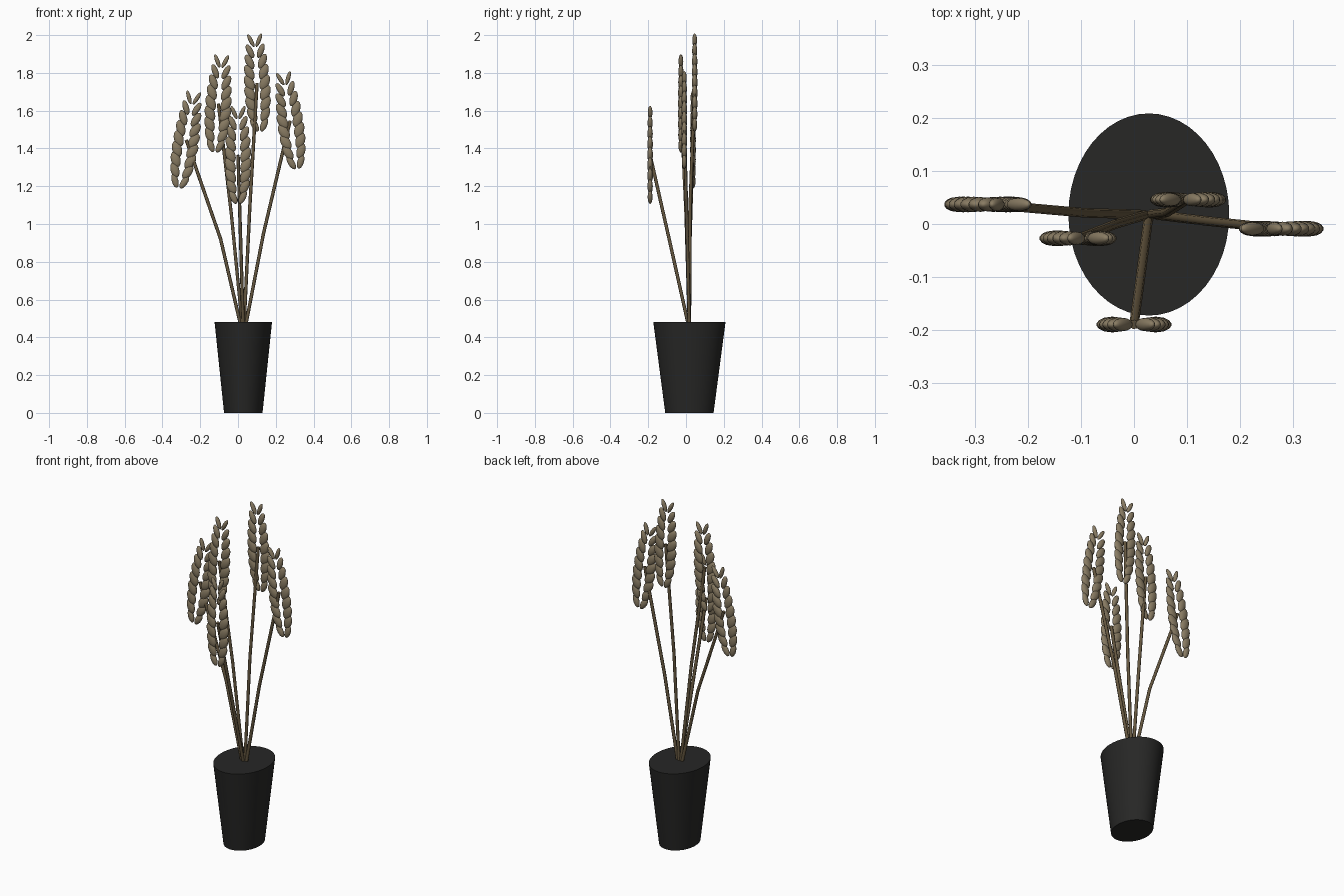
import bpy, bmesh, math
from mathutils import Matrix, Vector

if "Cube" in bpy.data.objects:
    bpy.data.objects.remove(bpy.data.objects["Cube"])


def material(name, rgb):
    m = bpy.data.materials.new(name)
    m.diffuse_color = (*rgb, 1)
    m.use_nodes = True
    m.node_tree.nodes["Principled BSDF"].inputs["Base Color"].default_value = m.diffuse_color
    return m


POT = material("charcoal", (0.02, 0.02, 0.019))
STEM = material("dry_stem", (0.13, 0.095, 0.05))
GRAIN = material("straw", (0.25, 0.20, 0.125))


def finish(name, bm, mat):
    mesh = bpy.data.meshes.new(name)
    bm.to_mesh(mesh)
    bm.free()
    mesh.materials.append(mat)
    ob = bpy.data.objects.new(name, mesh)
    bpy.context.collection.objects.link(ob)
    bpy.ops.object.select_all(action='DESELECT')
    ob.select_set(True)
    bpy.context.view_layer.objects.active = ob
    bpy.ops.object.shade_smooth_by_angle(angle=math.radians(40))
    return ob


# Oval tapered pot, closed on top
bm = bmesh.new()
bmesh.ops.create_cone(bm, cap_ends=True, segments=48, radius1=0.67, radius2=1,
                      depth=0.48,
                      matrix=Matrix.Translation((0.028, 0.018, 0.24))
                      @ Matrix.Diagonal((0.152, 0.191, 1, 1)))
finish("pot", bm, POT)


# Ear: two mirrored columns of slanted flattened grains
def ear(name, centre, tilt):
    bm = bmesh.new()
    base = Matrix.Translation(centre) @ Matrix.Rotation(math.radians(tilt), 4, 'Y')
    rows = 9
    for i in range(rows):
        u = i / (rows - 1)
        bulge = math.sin(math.pi * (0.12 + 0.80 * u ** 0.85)) ** 0.7
        z = -0.222 + 0.447 * u
        x = 0.009 + 0.032 * bulge
        half_w = 0.008 + 0.020 * bulge - 0.004 * u
        half_l = 0.034 + 0.010 * bulge
        half_t = 0.011 + 0.004 * bulge
        for side in (-1, 1):
            m = (base @ Matrix.Translation((side * x, 0, z))
                 @ Matrix.Rotation(side * math.radians(24), 4, 'Y')
                 @ Matrix.Diagonal((half_w, half_t, half_l, 1)))
            bmesh.ops.create_uvsphere(bm, u_segments=14, v_segments=10,
                                      radius=1, matrix=m)
    finish(name, bm, GRAIN)


# Stem: slightly bowed tube from the pot to the ear centre
def stem(name, mid, end):
    cu = bpy.data.curves.new(name, 'CURVE')
    cu.dimensions = '3D'
    cu.bevel_depth = 0.009
    cu.bevel_resolution = 2
    cu.use_fill_caps = True
    start = Vector((0.028 + 0.03 * end[0], 0.018, 0.44))
    pts = [start, Vector(mid), Vector(end)]
    sp = cu.splines.new('POLY')
    sp.points.add(len(pts) - 1)
    for p, co in zip(sp.points, pts):
        p.co = (*co, 1)
    cu.materials.append(STEM)
    ob = bpy.data.objects.new(name, cu)
    bpy.context.collection.objects.link(ob)
    bpy.ops.object.select_all(action='DESELECT')
    ob.select_set(True)
    bpy.context.view_layer.objects.active = ob
    bpy.ops.object.convert(target='MESH')


# Name, ear centre, ear tilt in degrees, stem midpoint
STALKS = [
    ("left", (-0.274, 0.037, 1.445), 9, (-0.092, 0.021, 0.92)),
    ("middle_left", (-0.104, -0.027, 1.637), 4, (-0.035, 0.0, 1.05)),
    ("middle_right", (0.101, 0.046, 1.747), -3, (0.063, 0.022, 1.10)),
    ("right", (0.276, -0.009, 1.547), -8, (0.135, 0.006, 0.95)),
    ("front", (0, -0.19, 1.365), 0, (0.015, -0.08, 0.88)),
]
for label, centre, tilt, mid in STALKS:
    ear("ear_" + label, centre, tilt)
    stem("stem_" + label, mid, centre)
